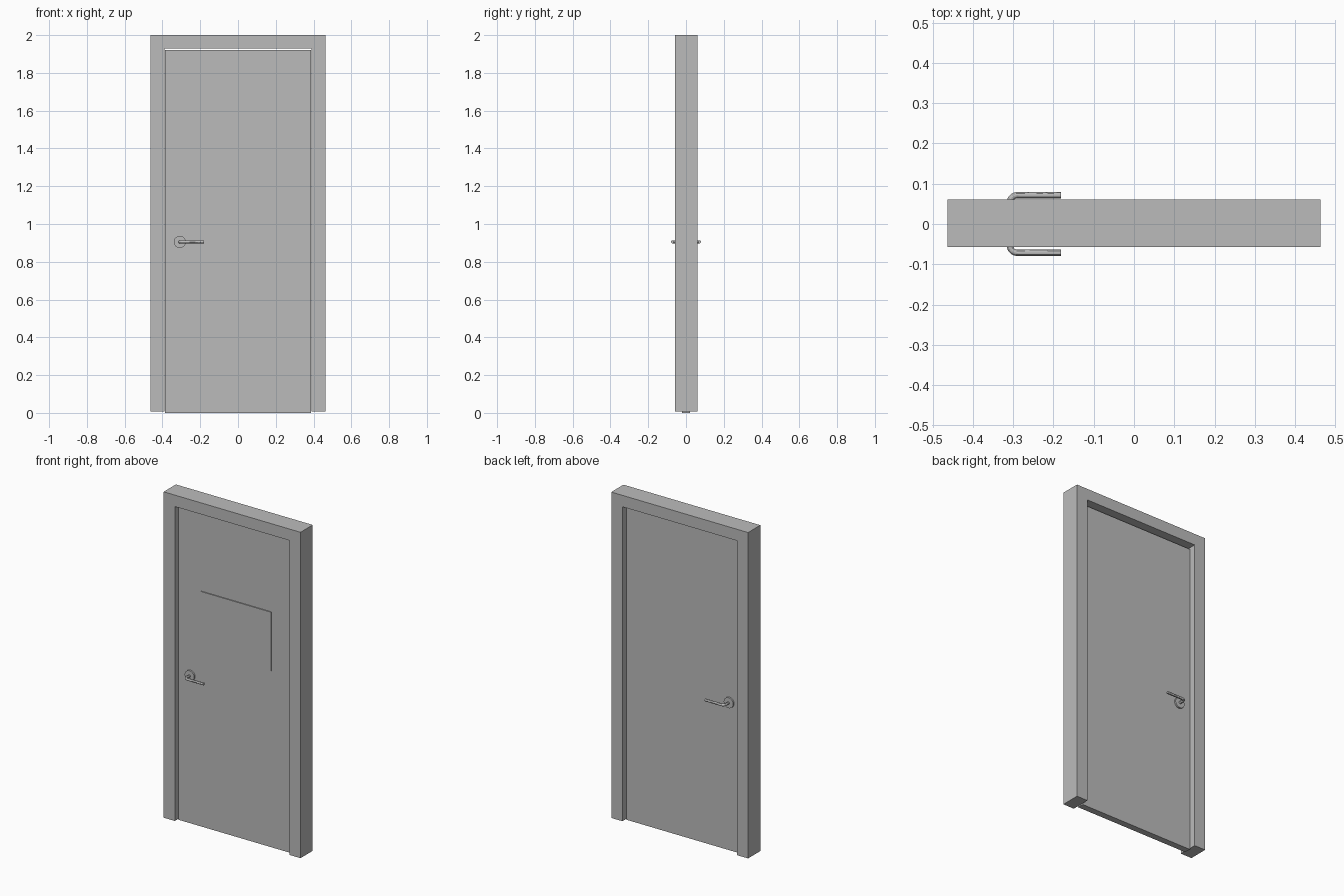
import bpy, bmesh
from mathutils import Vector

if "Cube" in bpy.data.objects:
    bpy.data.objects.remove(bpy.data.objects["Cube"])

grey = bpy.data.materials.new("plain_grey")
grey.use_nodes = True
colour = (0.5, 0.5, 0.5, 1)
grey.diffuse_color = colour
grey.node_tree.nodes["Principled BSDF"].inputs["Base Color"].default_value = colour


def finish(name, bm, smooth=False):
    bmesh.ops.recalc_face_normals(bm, faces=bm.faces)
    mesh = bpy.data.meshes.new(name)
    bm.to_mesh(mesh)
    bm.free()
    mesh.materials.append(grey)
    obj = bpy.data.objects.new(name, mesh)
    bpy.context.collection.objects.link(obj)
    if smooth:
        bpy.ops.object.select_all(action="DESELECT")
        obj.select_set(True)
        bpy.context.view_layer.objects.active = obj
        bpy.ops.object.shade_smooth_by_angle()
    return obj


def slab(name, outline, y0, y1):
    """Extrude an x-z outline from y0 to y1."""
    bm = bmesh.new()
    face = bm.faces.new([bm.verts.new((x, y0, z)) for x, z in outline])
    new = bmesh.ops.extrude_face_region(bm, geom=[face])["geom"]
    bmesh.ops.translate(bm, vec=(0, y1 - y0, 0),
                        verts=[v for v in new if isinstance(v, bmesh.types.BMVert)])
    return finish(name, bm)


def rect(x0, x1, z0, z1):
    return [(x0, z0), (x1, z0), (x1, z1), (x0, z1)]


def rod(name, a, b, radius, sides=32):
    a, b = Vector(a), Vector(b)
    bm = bmesh.new()
    bmesh.ops.create_cone(bm, cap_ends=True, segments=sides, radius1=radius,
                          radius2=radius, depth=(b - a).length)
    turn = Vector((0, 0, 1)).rotation_difference(b - a)
    for v in bm.verts:
        v.co = turn @ v.co + (a + b) / 2
    return finish(name, bm, True)


# Frame: two jambs and a lintel in one piece
W, IN, FOOT, HEAD = 0.463, 0.388, 0.007, 1.93
slab("door_frame", [(-W, FOOT), (-IN, FOOT), (-IN, HEAD), (IN, HEAD),
                    (IN, FOOT), (W, FOOT), (W, 2), (-W, 2)], -0.057, 0.061)

# Door leaf, with a thin raised plate on the front
FACE = 0.02
slab("door_leaf", rect(-0.387, 0.387, 0, 1.92), -FACE, FACE)
slab("front_plate", rect(-0.235, 0.24, 1.08, 1.44), -FACE - 0.006, -FACE)

# Lever handle on both sides
HX, HZ, REACH, R = -0.308, 0.905, 0.0715, 0.0078


def lever(name, side):
    bend = 0.018
    y = side * REACH
    curve = bpy.data.curves.new(name, "CURVE")
    curve.dimensions = "3D"
    curve.bevel_depth = R
    curve.bevel_resolution = 4
    curve.use_fill_caps = True
    spline = curve.splines.new("BEZIER")
    spline.bezier_points.add(3)
    path = [(HX, side * FACE), (HX, y - side * bend), (HX + bend, y), (-0.181, y)]
    for p, (x, py) in zip(spline.bezier_points, path):
        p.co = (x, py, HZ)
        p.handle_left_type = p.handle_right_type = "VECTOR"
    # Round the elbow
    for i, shift in ((1, (0, side * bend * 0.55, 0)), (2, (-bend * 0.55, 0, 0))):
        p = spline.bezier_points[i]
        p.handle_left_type = p.handle_right_type = "FREE"
        straight = spline.bezier_points[0 if i == 1 else 3].co
        inner, outer = p.co + Vector(shift), p.co.lerp(straight, 0.33)
        p.handle_left, p.handle_right = (outer, inner) if i == 1 else (inner, outer)
    obj = bpy.data.objects.new(name, curve)
    bpy.context.collection.objects.link(obj)
    bpy.ops.object.select_all(action="DESELECT")
    obj.select_set(True)
    bpy.context.view_layer.objects.active = obj
    bpy.ops.object.convert(target="MESH")
    obj = bpy.context.view_layer.objects.active
    obj.data.materials.clear()
    obj.data.materials.append(grey)
    bpy.ops.object.shade_smooth_by_angle()


for label, side in (("front", -1), ("back", 1)):
    rod(label + "_rosette", (HX, side * FACE, HZ), (HX, side * (FACE + 0.01), HZ), 0.032)
    lever(label + "_lever", side)
